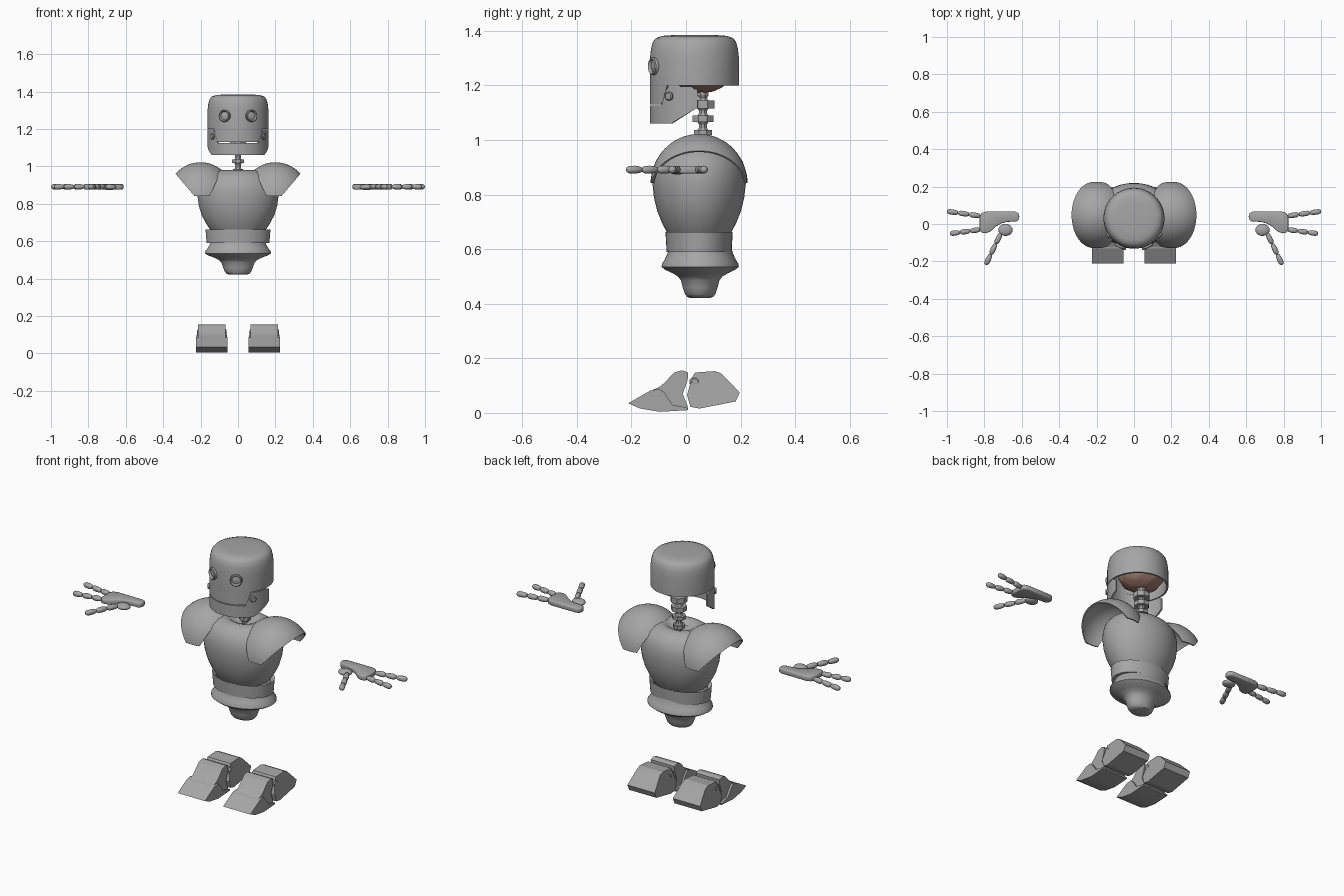
import bpy, bmesh, math
from mathutils import Matrix, Vector

if "Cube" in bpy.data.objects:
    bpy.data.objects.remove(bpy.data.objects["Cube"])


def material(name, rgb):
    m = bpy.data.materials.new(name)
    m.diffuse_color = (*rgb, 1)
    m.use_nodes = True
    m.node_tree.nodes["Principled BSDF"].inputs["Base Color"].default_value = m.diffuse_color
    return m


GREY = material("grey metal", (0.38, 0.38, 0.38))
BROWN = material("brown tissue", (0.36, 0.2, 0.15))


def finish(bm, name, mat=GREY, mirror=False, thickness=0, angle=35):
    """Turn a bmesh into a shaded object, optionally mirrored or thickened."""
    bmesh.ops.remove_doubles(bm, verts=bm.verts, dist=0.0002)
    bmesh.ops.recalc_face_normals(bm, faces=bm.faces)
    me = bpy.data.meshes.new(name)
    bm.to_mesh(me)
    bm.free()
    me.materials.append(mat)
    ob = bpy.data.objects.new(name, me)
    bpy.context.collection.objects.link(ob)
    bpy.ops.object.select_all(action='DESELECT')
    ob.select_set(True)
    bpy.context.view_layer.objects.active = ob
    if thickness:
        mod = ob.modifiers.new("wall", 'SOLIDIFY')
        mod.thickness, mod.offset = thickness, -1
        bpy.ops.object.modifier_apply(modifier=mod.name)
    if mirror:
        mod = ob.modifiers.new("mirror", 'MIRROR')
        bpy.ops.object.modifier_apply(modifier=mod.name)
    bpy.ops.object.shade_smooth_by_angle(angle=math.radians(angle))
    return ob


def aim(p, d):
    return Matrix.Translation(p) @ Vector(d).to_track_quat('Z', 'Y').to_matrix().to_4x4()


def skin(bm, rows, closed=True):
    """Join rows of points with quads."""
    vs = [[bm.verts.new(p) for p in row] for row in rows]
    n = len(vs[0])
    for a, b in zip(vs, vs[1:]):
        for i in range(n if closed else n - 1):
            j = (i + 1) % n
            bm.faces.new((a[i], a[j], b[j], b[i]))


def lathe(bm, profile, matrix, ratio=1.0, seg=48):
    """Turn (radius, height) points round local z."""
    rows = []
    for r, h in profile:
        ring = [2 * math.pi * (i + .5) / seg for i in range(seg)]
        rows.append([matrix @ Vector((r * math.cos(a), r * ratio * math.sin(a), h)) for a in ring])
    skin(bm, rows)
    bmesh.ops.remove_doubles(bm, verts=bm.verts, dist=0.0002)


def prism(bm, points, shift):
    f = bm.faces.new([bm.verts.new(p) for p in points])
    ex = bmesh.ops.extrude_face_region(bm, geom=[f])
    vs = [v for v in ex['geom'] if isinstance(v, bmesh.types.BMVert)]
    bmesh.ops.translate(bm, verts=vs, vec=shift)


def turned(name, profile, p=(0, 0, 0), d=(0, 0, 1), ratio=1.0, seg=48, **kw):
    bm = bmesh.new()
    m = Matrix.Translation(p) if tuple(d) == (0, 0, 1) else aim(p, d)
    lathe(bm, profile, m, ratio, seg)
    return finish(bm, name, **kw)


# Head shell and jaw share one wall with a stepped mouth line
R, CY = 0.163, 0.031


def mouth(deg):
    return 1.13 + 0.07 * min(1, max(0, (deg - 43) / 9))


def wall(deg, z, r=R):
    a = math.radians(deg)
    return Vector((r * math.sin(a), CY - r * math.cos(a), z))


degs = [-180 + 4 * i for i in range(90)]
rows = [[wall(d, mouth(abs(d))) for d in degs]]
for r, z in [(R, 1.215), (R, 1.3), (.159, 1.335), (.152, 1.36), (.141, 1.373),
             (.12, 1.381), (.08, 1.384), (0, 1.385)]:
    rows.append([wall(d, z, r) for d in degs])
bm = bmesh.new()
skin(bm, rows)
finish(bm, "head_shell", thickness=0.01)

degs = [-94 + 4 * i for i in range(48)]
low, high = [], []
for d in degs:
    y = wall(d, 0).y
    low.append(wall(d, 1.06 + 0.6 * max(0, y + .055)))
    high.append(wall(d, mouth(abs(d)) - (.004 if abs(d) < 90 else .014)))
bm = bmesh.new()
skin(bm, [low, high], closed=False)
finish(bm, "jaw", thickness=0.01)

# Eyes and jaw bolts sit square to the curved wall
eye = [(0, -.012), (.032, -.012), (.032, .009), (.028, .013), (.024, .009), (.022, .003), (.012, .006), (0, .007)]
p = wall(25.5, 1.27)
turned("eyes", eye, p, (p.x, p.y - CY, 0), seg=24, mirror=True)
p = wall(56, 1.16)
turned("jaw_bolts", [(0, -.012), (.016, -.012), (.016, .006), (.012, .01), (0, .01)],
       p, (p.x, p.y - CY, 0), seg=12, mirror=True)

# Lumpy brain inside the shell
bm = bmesh.new()
bmesh.ops.create_icosphere(bm, subdivisions=4, radius=1)
for v in bm.verts:
    c = v.co.copy()
    k = 1 + .03 * math.sin(11 * c.x + 2 * math.sin(6 * c.y)) * math.cos(9 * c.y + 4 * c.z)
    v.co = Vector((c.x * .125 * k, c.y * .115 * k + .055, c.z * .09 * k + 1.262))
finish(bm, "brain", BROWN, angle=60)

# Neck of stacked octagonal vertebrae
neck = [(0, .93), (.016, .93)]
for z0, z1, r in [(.965, .985, .03), (1.018, 1.036, .036), (1.065, 1.09, .041), (1.115, 1.145, .045)]:
    neck += [(.016, z0 - .008), (.022, z0), (r, z0), (r, z1), (.022, z1), (.016, z1 + .008)]
neck += [(.022, 1.165), (.022, 1.185), (0, 1.19)]
turned("neck", neck, (0, .062, 0), seg=8, angle=20)

# Torso, belt and hips are flattened turnings
MID = (0, .048, 0)
turned("torso", [(0, .65), (.14, .65), (.15, .662), (.172, .695), (.195, .74), (.21, .79), (.217, .84),
                 (.215, .88), (.203, .92), (.178, .95), (.14, .972), (.105, .98), (.075, .973),
                 (.055, .955), (0, .945)], MID, ratio=.79)
turned("belt", [(.15, .645), (.174, .662), (.168, .59), (.145, .592), (.15, .645)], MID, ratio=.71)
turned("hips", [(0, .6), (.145, .6), (.15, .585), (.162, .563), (.176, .545), (.177, .535), (.16, .524),
                (.13, .513), (.102, .5), (.088, .485), (.08, .46), (.071, .437), (.06, .425),
                (.045, .421), (0, .421)], (0, .052, 0), ratio=.8)

# Shoulder pads: domes trimmed by three planes
bm = bmesh.new()
bmesh.ops.create_uvsphere(bm, u_segments=48, v_segments=32, radius=1)
for v in bm.verts:
    v.co = Vector((v.co.x * .18 + .2, v.co.y * .178 + .048, v.co.z * .185 + .837))
for co, no in [((.325, 0, .95), (.1, 0, -.085)), ((.105, 0, .94), (-.095, 0, -.045)),
               ((0, 0, .842), (0, 0, -1))]:
    bmesh.ops.bisect_plane(bm, geom=bm.verts[:] + bm.edges[:] + bm.faces[:],
                           plane_co=co, plane_no=no, clear_outer=True)
finish(bm, "shoulder_pads", thickness=0.007, mirror=True)

# Palms with rounded edges and a thumb pad
bm = bmesh.new()
palm = [(.613, .04), (.618, .058), (.635, .066), (.79, .067), (.815, .058), (.825, .035), (.825, -.03),
        (.815, -.046), (.795, -.05), (.77, -.042), (.74, -.015), (.71, .003), (.68, .011), (.63, .014), (.618, .022)]
prism(bm, [(x, y, .877) for x, y in palm], (0, 0, .028))
rim = [e for e in bm.edges if abs(e.verts[0].co.z - e.verts[1].co.z) < .001]
bmesh.ops.bevel(bm, geom=rim, offset=.006, segments=2, affect='EDGES', profile=.5)
finish(bm, "palms", mirror=True, angle=50)
bm = bmesh.new()
bmesh.ops.create_uvsphere(bm, u_segments=20, v_segments=12, radius=1)
for v in bm.verts:
    v.co = Vector((v.co.x * .038 + .687, v.co.y * .032 - .032, v.co.z * .016 + .889))
finish(bm, "thumb_pads", mirror=True, angle=60)

# Fingers and thumbs: three rounded links each
for name, a, b in [("upper_fingers", (.822, .043), (1.0, .068)),
                   ("lower_fingers", (.822, -.03), (.985, -.052)),
                   ("thumbs", (.712, -.05), (.793, -.218))]:
    a, b = Vector((*a, .891)), Vector((*b, .891))
    L = (b - a).length / 3
    bm = bmesh.new()
    for i in range(3):
        link = [(0, 0), (.008, .001), (.012, .008), (.0145, L * .45), (.014, L - .012), (.009, L - .003), (0, L)]
        part = bmesh.new()
        lathe(part, link, aim(a.lerp(b, i / 3), b - a), seg=14)
        tmp = bpy.data.meshes.new("link")
        part.to_mesh(tmp)
        part.free()
        bm.from_mesh(tmp)
        bpy.data.meshes.remove(tmp)
    finish(bm, name, mirror=True, angle=50)

# Feet: wide toe base, narrower instep, chamfered heel
base = [(-.212, .035), (-.13, .082), (-.097, .088), (-.08, .075), (-.05, .03), (.008, .018),
        (.008, .01), (-.095, .004), (-.168, .016)]
instep = [(-.15, .06), (-.13, .08), (-.095, .097), (-.077, .112), (-.044, .148), (-.015, .156), (.008, .148),
          (.006, .12), (-.012, .07), (.008, .02), (-.09, .01)]
heel = [(.02, .125), (.033, .148), (.106, .153), (.13, .144), (.197, .075), (.182, .042), (.05, .016),
        (.016, .022), (.004, .065)]
for name, outline, x0, x1 in [("toe_bases", base, .056, .225), ("insteps", instep, .066, .213),
                              ("heels", heel, .056, .225)]:
    bm = bmesh.new()
    prism(bm, [(x0, y, z) for y, z in outline], (x1 - x0, 0, 0))
    if name == "heels":
        for v in bm.verts:
            if v.co.z > .12:
                v.co.x = .14 + (v.co.x - .14) * .84
    finish(bm, name, mirror=True, angle=15)
turned("ankle_pins", [(0, 0), (.012, .002), (.02, .01), (.021, .018), (.021, .142), (.02, .15), (.012, .158), (0, .16)],
       (.06, .033, .113), (1, 0, 0), seg=20, mirror=True)
